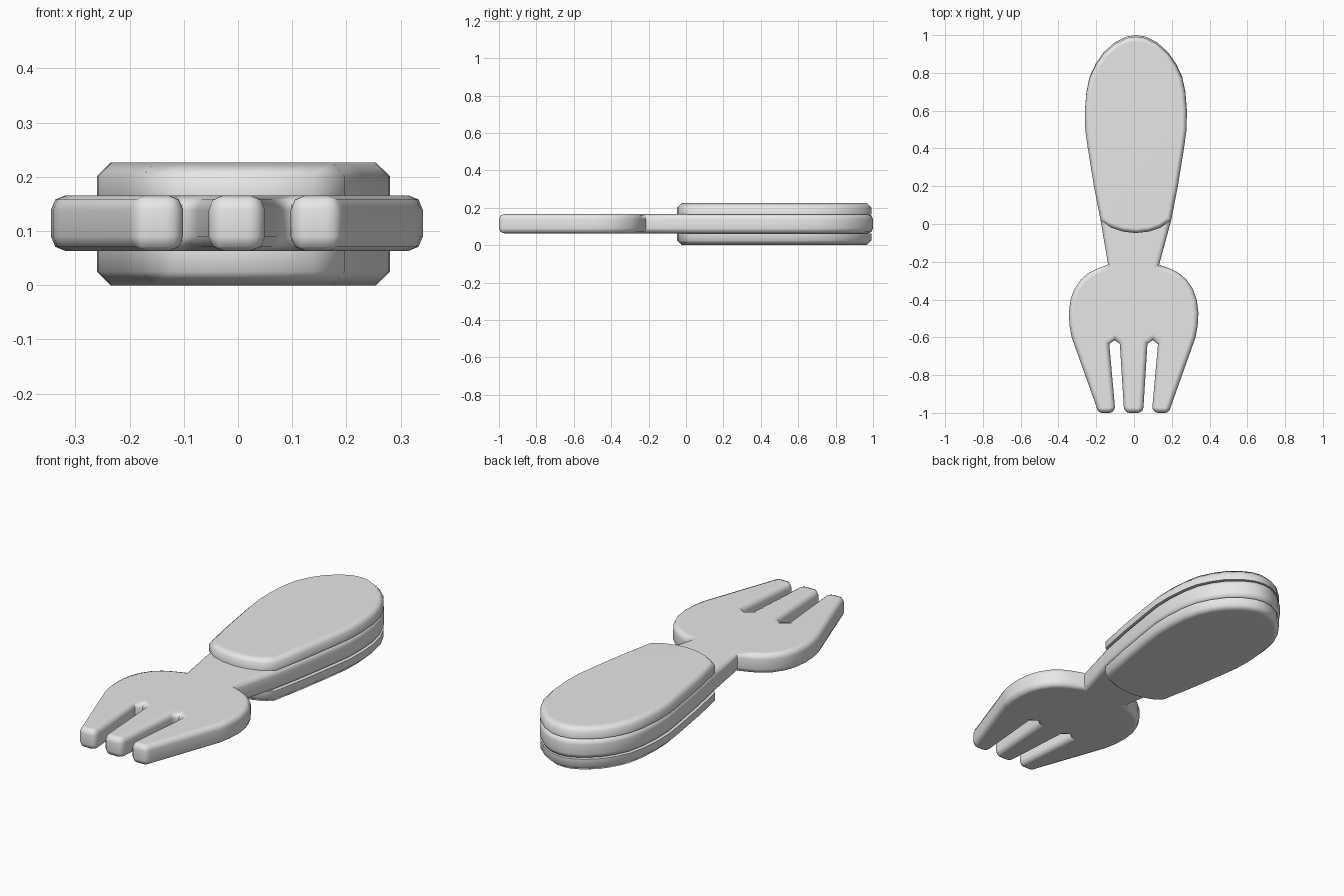
import bpy, bmesh, math

cube = bpy.data.objects.get("Cube")
if cube:
    bpy.data.objects.remove(cube, do_unlink=True)

grey = bpy.data.materials.new("plain_grey")
grey.use_nodes = True
grey.diffuse_color = (0.8, 0.8, 0.8, 1)
grey.node_tree.nodes["Principled BSDF"].inputs["Base Color"].default_value = (0.8, 0.8, 0.8, 1)


def mirrored(half, centre):
    """Close a half outline that starts and ends on (or beside) the axis."""
    left = [(centre - x, y) for x, y in reversed(half) if x > 0]
    return [(centre + x, y) for x, y in half] + left


def plate(name, outline, z0, z1, rims, width, segments):
    """Extrude an outline and round its rims at the given heights."""
    bm = bmesh.new()
    base = bm.faces.new([bm.verts.new((x, y, z0)) for x, y in outline])
    ext = bmesh.ops.extrude_face_region(bm, geom=[base], use_keep_orig=True)
    for v in ext["geom"]:
        if isinstance(v, bmesh.types.BMVert):
            v.co.z = z1
    bmesh.ops.recalc_face_normals(bm, faces=bm.faces)
    edges = [e for e in bm.edges
             if any(all(abs(v.co.z - z) < 1e-5 for v in e.verts) for z in rims)]
    bmesh.ops.bevel(bm, geom=edges, offset=width, segments=segments,
                    profile=0.5, affect='EDGES', clamp_overlap=False)
    bmesh.ops.recalc_face_normals(bm, faces=bm.faces)
    mesh = bpy.data.meshes.new(name)
    bm.to_mesh(mesh)
    bm.free()
    mesh.materials.append(grey)
    obj = bpy.data.objects.new(name, mesh)
    bpy.context.collection.objects.link(obj)
    bpy.ops.object.select_all(action='DESELECT')
    obj.select_set(True)
    bpy.context.view_layer.objects.active = obj
    bpy.ops.object.shade_smooth_by_angle(angle=math.radians(50))
    # keep the broad faces flat while the rims shade smoothly
    normals = obj.modifiers.new("flat_faces", 'WEIGHTED_NORMAL')
    normals.keep_sharp = True
    return obj


def rounded_tip(x0, x1, y, r=0.03):
    """Tine end running from x0 to x1 with two quarter-round corners."""
    s = 1 if x1 > x0 else -1
    pts = []
    for cx, start in ((x0 + s * r, 180), (x1 - s * r, 270)):
        for i in range(4):
            a = math.radians(start + 30 * i)
            pts.append((cx + s * r * math.cos(a), y + r + r * math.sin(a)))
    return pts


# Handle side, from its foot to the rounded end
side = [(0.187, 0.02), (0.222, 0.2), (0.254, 0.4), (0.268, 0.5), (0.27, 0.6),
        (0.262, 0.7), (0.245, 0.78), (0.212, 0.85), (0.17, 0.91),
        (0.11, 0.963), (0.05, 0.993), (0, 1.0)]

# Handle scales above and below the core
scale = [(0, -0.048), (0.07, -0.04), (0.13, -0.02)] + [(x, y * 0.992) for x, y in side]
plate("handle_scale_top", mirrored(scale, 0.01), 0.165, 0.226, [0.226], 0.025, 1)
plate("handle_scale_bottom", mirrored(scale, 0.01), 0, 0.063, [0], 0.025, 1)

# Fork head, neck and handle core in one piece
centre_tine = [p for p in rounded_tip(-0.052, 0.052, -1.0) if p[0] > 0]
slot = [(0.073, -0.635), (0.101, -0.615), (0.129, -0.635)]
outer_tine = rounded_tip(0.099, 0.196, -1.0)
shoulder = [(0.328, -0.6), (0.339, -0.54), (0.343, -0.47), (0.334, -0.4),
            (0.314, -0.345), (0.28, -0.295), (0.24, -0.26), (0.195, -0.237),
            (0.135, -0.215)]
fork = mirrored(centre_tine + slot + outer_tine + shoulder + side, 0)
fork = [(x + (0.01 if y > -0.1 else -0.002), y) for x, y in fork]
plate("fork_and_handle_core", fork, 0.063, 0.166, [0.063, 0.166], 0.027, 2)
